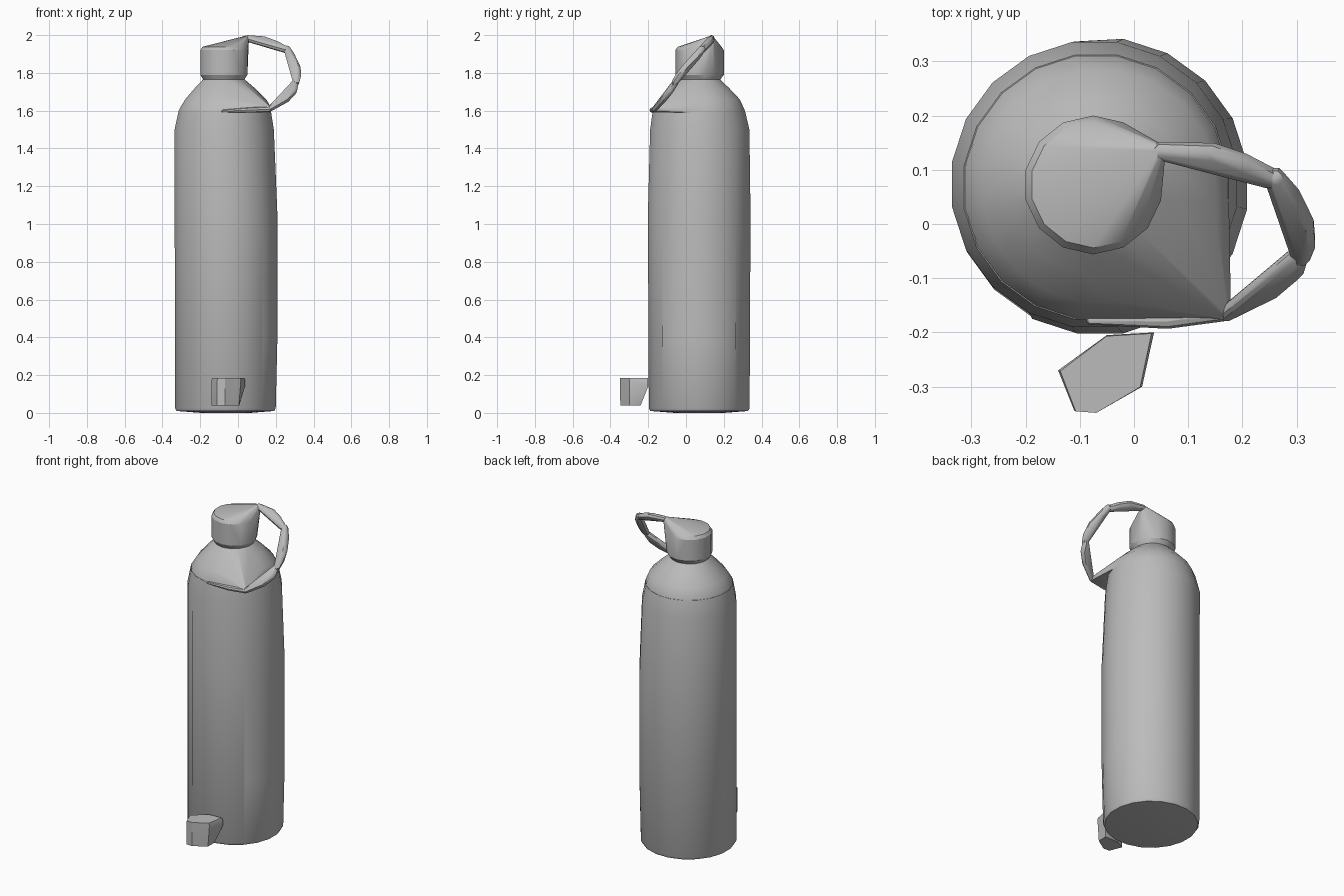
import bpy, bmesh, math
from mathutils import Vector

cube = bpy.data.objects.get("Cube")
if cube:
    bpy.data.objects.remove(cube, do_unlink=True)

GREY = (0.5, 0.5, 0.5, 1.0)
mat = bpy.data.materials.new("plain grey")
mat.use_nodes = True
mat.diffuse_color = GREY
mat.node_tree.nodes["Principled BSDF"].inputs["Base Color"].default_value = GREY


def ring(z, cx, cy, r, sides=20):
    """Horizontal circle of points."""
    steps = [2 * math.pi * (i + 0.5) / sides for i in range(sides)]
    return [Vector((cx + r * math.cos(a), cy + r * math.sin(a), z)) for a in steps]


def rings(rows, sides=20):
    return [p for row in rows for p in ring(*row, sides)]


def ball(centre, r):
    """Small cloud of points around a handle joint."""
    c = Vector(centre)
    pts = [c + Vector((0, 0, s * r)) for s in (-1, 1)]
    for lat in (-0.8, 0, 0.8):
        pts += ring(c.z + r * math.sin(lat), c.x, c.y, r * math.cos(lat), 8)
    return pts


def hull(name, points, angle=30):
    """Convex solid wrapped around the points."""
    bm = bmesh.new()
    for p in points:
        bm.verts.new(p)
    res = bmesh.ops.convex_hull(bm, input=bm.verts)
    loose = {g for g in res["geom_interior"] + res["geom_unused"]
             if isinstance(g, bmesh.types.BMVert)}
    bmesh.ops.delete(bm, geom=list(loose), context='VERTS')
    bmesh.ops.dissolve_limit(bm, angle_limit=0.02, verts=bm.verts, edges=bm.edges)
    bmesh.ops.recalc_face_normals(bm, faces=bm.faces)
    mesh = bpy.data.meshes.new(name)
    bm.to_mesh(mesh)
    bm.free()
    mesh.materials.append(mat)
    ob = bpy.data.objects.new(name, mesh)
    bpy.context.collection.objects.link(ob)
    bpy.ops.object.select_all(action='DESELECT')
    ob.select_set(True)
    bpy.context.view_layer.objects.active = ob
    bpy.ops.object.shade_smooth_by_angle(angle=math.radians(angle))
    return ob


# Bottle body, bulging slightly to one side
hull("bottle_body", rings([
    (0.0, -0.065, 0.07, 0.13),
    (0.01, -0.067, 0.07, 0.262),
    (0.025, -0.067, 0.07, 0.27),
    (0.4, -0.063, 0.07, 0.275),
    (1.05, -0.063, 0.07, 0.275),
    (1.5, -0.073, 0.073, 0.266),
    (1.6, -0.07, 0.068, 0.247),
]))

# Shoulder, drawn out to the lower handle corner
hull("shoulder", rings([
    (1.59, -0.07, 0.068, 0.247),
    (1.61, -0.07, 0.068, 0.243),
    (1.66, -0.065, 0.07, 0.217),
    (1.72, -0.07, 0.07, 0.16),
    (1.765, -0.075, 0.07, 0.112),
]) + ball((0.165, -0.165, 1.608), 0.015))

# Cap with its top pulled up to the handle
hull("cap", rings([
    (1.755, -0.075, 0.07, 0.105),
    (1.79, -0.075, 0.072, 0.128),
    (1.92, -0.075, 0.072, 0.128),
    (1.938, -0.075, 0.072, 0.116),
], 14) + ball((0.046, 0.135, 1.985), 0.013))

# Carrying loop in three faceted pieces, and the lip along the shoulder
loop = {
    "handle_top": [((0.05, 0.135, 1.982), 0.018), ((0.14, 0.13, 1.972), 0.021),
                   ((0.2, 0.11, 1.95), 0.021), ((0.25, 0.085, 1.925), 0.02)],
    "handle_side": [((0.26, 0.085, 1.925), 0.02), ((0.285, 0.055, 1.885), 0.021),
                    ((0.312, 0.0, 1.83), 0.021), ((0.315, -0.035, 1.785), 0.021),
                    ((0.308, -0.06, 1.75), 0.018)],
    "handle_lower": [((0.305, -0.055, 1.75), 0.018), ((0.295, -0.085, 1.705), 0.019),
                     ((0.255, -0.12, 1.66), 0.018), ((0.17, -0.165, 1.61), 0.015)],
    "shoulder_lip": [((0.165, -0.165, 1.608), 0.015), ((0.06, -0.18, 1.603), 0.014),
                     ((-0.08, -0.178, 1.597), 0.008)],
}
for name, joints in loop.items():
    hull(name, [p for c, r in joints for p in ball(c, r)])

# Small tap at the foot, narrowing underneath
outline = [(-0.14, -0.27), (-0.05, -0.205), (0.037, -0.2), (0.015, -0.3),
           (-0.07, -0.348), (-0.11, -0.345)]
tap = []
for x, y in outline:
    near = y > -0.25
    tap += [Vector((x, y, 0.172)), Vector((x * 0.95 - 0.003, y * 0.99 - 0.004, 0.186)),
            Vector((x - 0.03 if near else min(x, 0.005), -0.24 if near else y, 0.04))]
    if near:
        tap.append(Vector((x, y, 0.14)))
hull("tap", tap)
